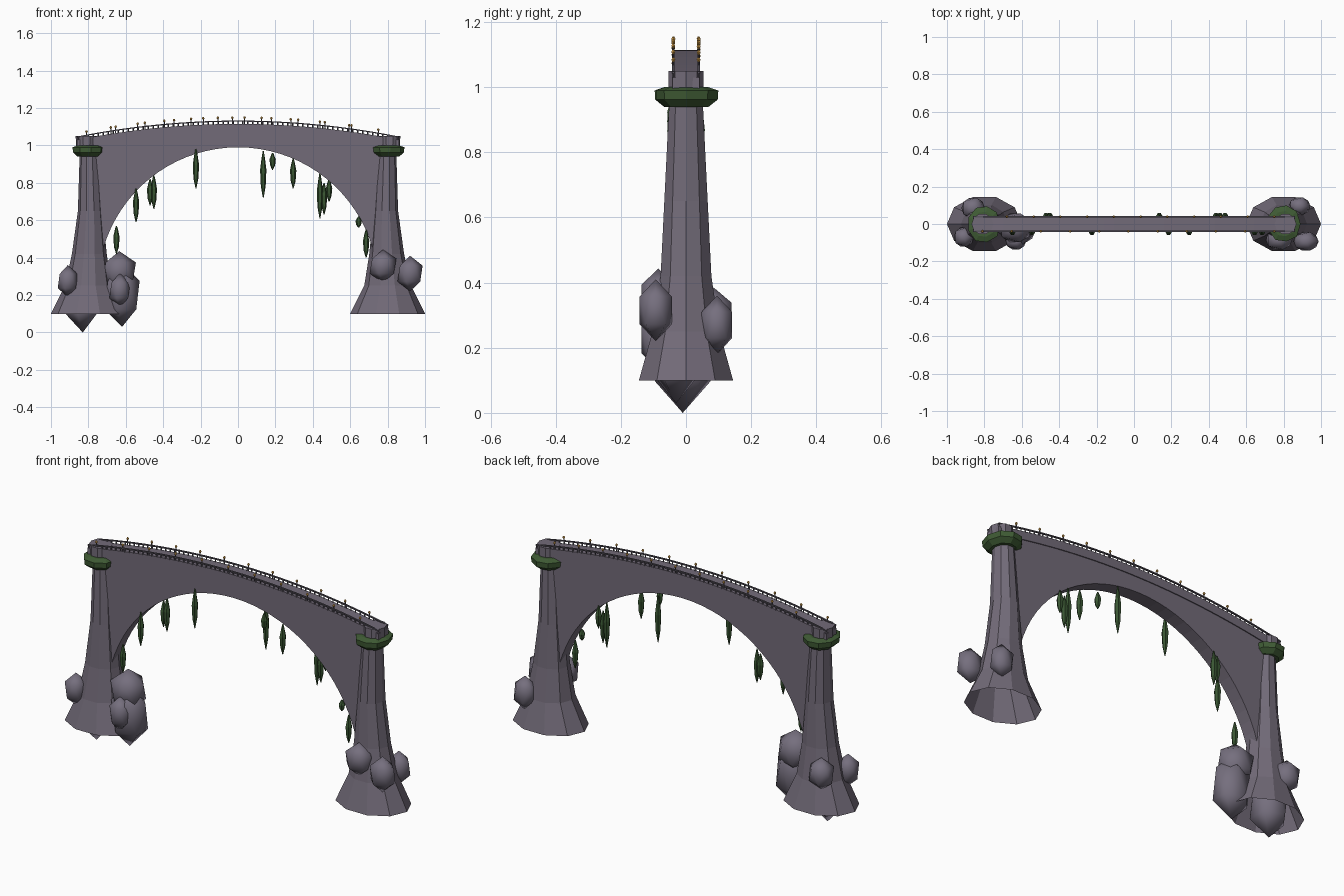
import bpy, bmesh, math, random
from mathutils import Vector

random.seed(4)
if "Cube" in bpy.data.objects:
    bpy.data.objects.remove(bpy.data.objects["Cube"])


def material(name, rgb):
    m = bpy.data.materials.new(name)
    m.use_nodes = True
    m.diffuse_color = (*rgb, 1)
    m.node_tree.nodes["Principled BSDF"].inputs["Base Color"].default_value = (*rgb, 1)
    return m


stone = material("stone", (.17, .147, .19))
rock = material("rock", (.18, .16, .21))
dark = material("dark_stone", (.10, .09, .115))
moss = material("moss", (.05, .105, .035))
leaf = material("vine_green", (.042, .095, .033))
gold = material("lamp_gold", (.75, .4, .08))


def finish(bm, name, mat, smooth=False):
    bmesh.ops.recalc_face_normals(bm, faces=bm.faces)
    me = bpy.data.meshes.new(name)
    bm.to_mesh(me)
    bm.free()
    me.materials.append(mat)
    for p in me.polygons:
        p.use_smooth = smooth
    ob = bpy.data.objects.new(name, me)
    bpy.context.collection.objects.link(ob)
    return ob


def loft(bm, levels, sides, caps=(True, True), wobble=0):
    """Stack of elliptical rings, each (x, y, z, rx, ry)."""
    rings = []
    scale = [1 + random.uniform(-wobble, wobble) for _ in range(sides)]
    for x, y, z, rx, ry in levels:
        rings.append([bm.verts.new((x + s * rx * math.cos(math.tau * i / sides),
                                    y + s * ry * math.sin(math.tau * i / sides), z))
                      for i, s in enumerate(scale)])
    for a, b in zip(rings, rings[1:]):
        for i in range(sides):
            j = (i + 1) % sides
            bm.faces.new((a[i], a[j], b[j], b[i]))
    for ring, cap in zip((rings[0], rings[-1]), caps):
        if cap:
            bm.faces.new(ring)


def band(name, lower, upper, y0, y1, mat):
    """Solid strip between two curves in the xz plane."""
    bm = bmesh.new()
    cols = [[bm.verts.new(p) for p in ((a[0], y0, a[1]), (b[0], y0, b[1]),
                                       (b[0], y1, b[1]), (a[0], y1, a[1]))]
            for a, b in zip(lower, upper)]
    for p, q in zip(cols, cols[1:]):
        for i in range(4):
            j = (i + 1) % 4
            bm.faces.new((p[i], p[j], q[j], q[i]))
    bm.faces.new(cols[0])
    bm.faces.new(cols[-1])
    return finish(bm, name, mat)


def deck_z(x):
    return 1.115 - .085 * (x / .86) ** 2


# Arched wall under the deck
arch = [(.75 * math.cos(t), .24 + .75 * math.sin(t))
        for t in (math.radians(168 - 156 * i / 36) for i in range(37))]
arch = [(-.82, .4)] + arch + [(.82, .4)]
band("arch_wall", arch, [(x, deck_z(x) - .03) for x, _ in arch], -.037, .037, stone)

# Deck slab and railings
xs = [-.86 + 1.72 * i / 32 for i in range(33)]


def curve(offset):
    return [(x, deck_z(x) + offset) for x in xs]


band("deck", curve(-.045), curve(0), -.042, .042, stone)
for side, label in ((-1, "front"), (1, "back")):
    y = side * .039
    band(label + "_handrail", curve(.012), curve(.018), y - .004, y + .004, dark)
    bm = bmesh.new()
    for i in range(65):
        x = -.855 + 1.71 * i / 64
        z = deck_z(x)
        loft(bm, [(x, y, z - .003, .004, .004), (x, y, z + .014, .004, .004)], 4)
    finish(bm, label + "_rail_posts", dark)

    # Lamps along this railing
    start = -.81 if side < 0 else -.68
    poles, heads = bmesh.new(), bmesh.new()
    for i in range(11):
        x = start + (.75 - start) * i / 10
        z = deck_z(x)
        loft(poles, [(x, y, z, .003, .003), (x, y, z + .03, .003, .003)], 5)
        loft(heads, [(x, y, z + .027, .003, .003), (x, y, z + .034, .007, .007),
                     (x, y, z + .041, .003, .003)], 6)
    finish(poles, label + "_lamp_poles", dark)
    finish(heads, label + "_lamp_heads", gold)

# Flared pillars, open underneath, with moss collars
pillar = [(.1, .8, .2, .152), (.25, .8, .125, .108), (.42, .795, .093, .082),
          (.65, .79, .066, .07), (.94, .795, .052, .055),
          (1.0, .81, .056, .057), (1.05, .81, .058, .057)]
for side, label in ((-1, "right"), (1, "left")):
    bm = bmesh.new()
    loft(bm, [(side * cx, 0, z, rx, ry) for z, cx, rx, ry in pillar], 10, (False, True))
    finish(bm, label + "_pillar", stone)
    bm = bmesh.new()
    x = side * .8
    loft(bm, [(x, 0, .94, .06, .07), (x, 0, .962, .084, .098),
              (x, 0, .99, .088, .1), (x, 0, 1.0, .06, .07)], 9, wobble=.06)
    finish(bm, label + "_moss_collar", moss)

# Boulders around the pillar feet: position and radii
boulders = [
    ((-.91, -.07, .275), (.06, .06, .085)), ((-.635, -.02, .325), (.1, .09, .11)),
    ((-.632, -.09, .225), (.062, .055, .092)), ((-.62, -.03, .2), (.105, .09, .17)),
    ((-.86, .085, .3), (.07, .065, .085)), ((-.83, -.01, .175), (.1, .1, .175)),
    ((.775, -.085, .355), (.08, .06, .088)), ((.92, -.093, .315), (.075, .058, .095)),
    ((.885, .095, .27), (.065, .055, .09)),
]
for i, (pos, radii) in enumerate(boulders):
    bm = bmesh.new()
    bmesh.ops.create_icosphere(bm, subdivisions=1, radius=1)
    for v in bm.verts:
        v.co = Vector(pos) + Vector([c * r for c, r in zip(v.co, radii)])
    finish(bm, f"boulder_{i + 1}", rock, True)

# Hanging vines: x, side, top, bottom
vines = [(-.65, -1, .57, .42), (-.545, -1, .77, .59), (-.47, 1, .82, .68),
         (-.45, 1, .84, .66), (-.225, -1, .98, .77), (.135, 1, .97, .72),
         (.185, -1, .96, .87), (.295, -1, .93, .77), (.438, 1, .85, .61),
         (.46, 1, .8, .63), (.487, 1, .82, .7), (.645, -1, .62, .56),
         (.685, -1, .55, .4)]
bm = bmesh.new()
for x, side, top, low in vines:
    h = top - low
    loft(bm, [(x, side * .043, low + h * t, r, r) for t, r in
              ((0, .002), (.25, .013), (.6, .017), (.85, .009), (1, .003))], 6)
finish(bm, "hanging_vines", leaf)
